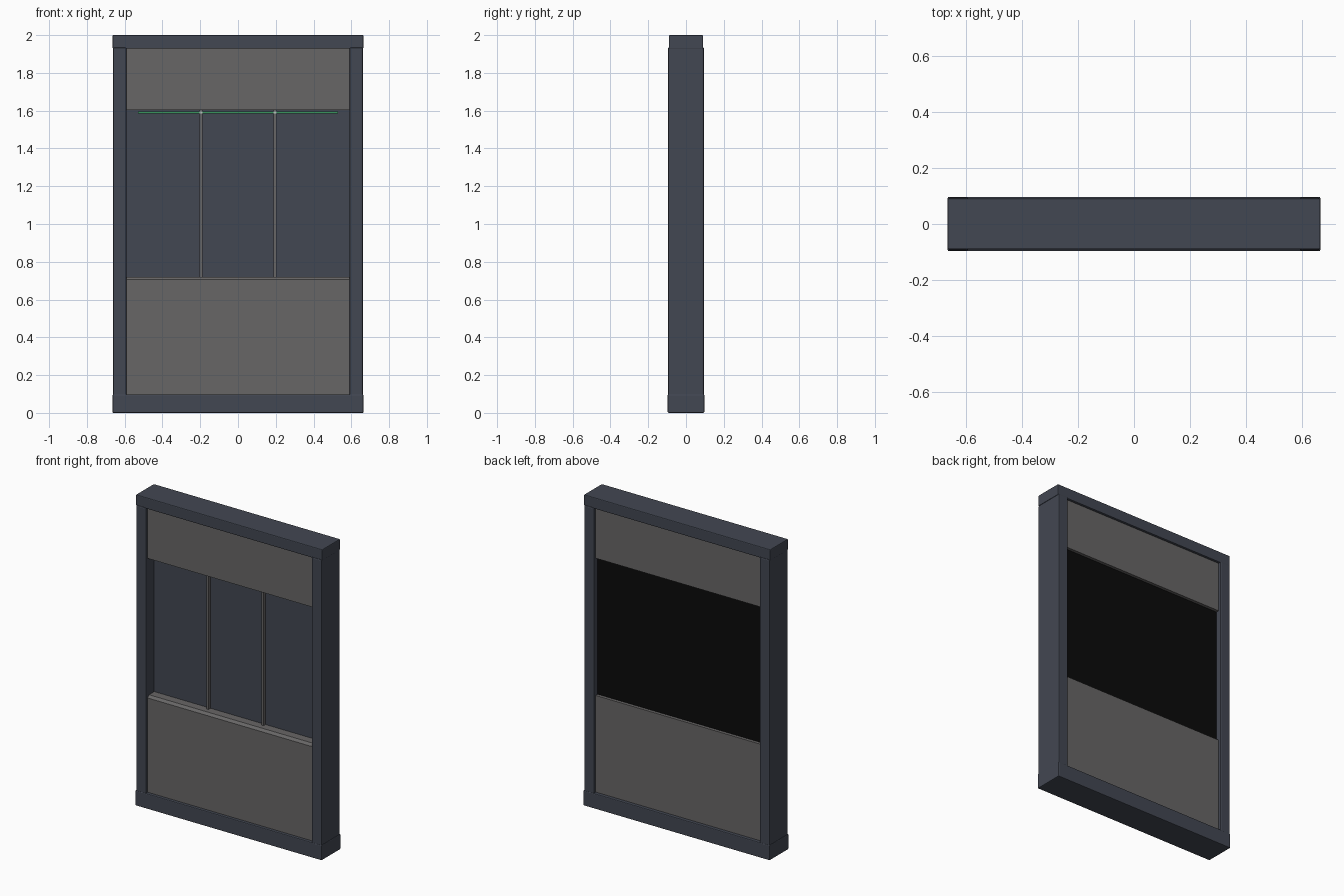
import bpy
import bmesh

if "Cube" in bpy.data.objects:
    bpy.data.objects.remove(bpy.data.objects["Cube"])


def material(name, rgb):
    m = bpy.data.materials.new(name)
    m.diffuse_color = (*rgb, 1)
    m.use_nodes = True
    m.node_tree.nodes["Principled BSDF"].inputs["Base Color"].default_value = m.diffuse_color
    return m


FRAME = material("blue_grey_metal", (0.055, 0.063, 0.085))
PANEL = material("warm_grey_panel", (0.137, 0.133, 0.133))
BLACK = material("black_backing", (0.003, 0.003, 0.003))
GREEN = material("green_strip", (0.04, 0.30, 0.11))
PALE = material("pale_stud", (0.45, 0.55, 0.50))


def box(name, x, y, z, mat, bevel=0.0):
    """Box from (min, max) ranges, with optional rounded edges."""
    bm = bmesh.new()
    bmesh.ops.create_cube(bm, size=1)
    for v in bm.verts:
        v.co = [r[0] + (c + 0.5) * (r[1] - r[0]) for c, r in zip(v.co, (x, y, z))]
    if bevel:
        bmesh.ops.bevel(bm, geom=bm.edges[:], offset=bevel, segments=2,
                        profile=0.5, affect='EDGES')
    return finish(name, bm, mat)


def extrude_x(name, profile, half, mat):
    """Extrude a (y, z) profile along x."""
    bm = bmesh.new()
    face = bm.faces.new([bm.verts.new((-half, y, z)) for y, z in profile])
    res = bmesh.ops.extrude_face_region(bm, geom=[face])
    verts = [g for g in res["geom"] if isinstance(g, bmesh.types.BMVert)]
    bmesh.ops.translate(bm, verts=verts, vec=(2 * half, 0, 0))
    bmesh.ops.recalc_face_normals(bm, faces=bm.faces[:])
    return finish(name, bm, mat)


def finish(name, bm, mat):
    me = bpy.data.meshes.new(name)
    bm.to_mesh(me)
    bm.free()
    me.materials.append(mat)
    ob = bpy.data.objects.new(name, me)
    bpy.context.collection.objects.link(ob)
    return ob


# Outer frame: base, top beam and two posts
box("base_beam", (-0.664, 0.664), (-0.097, 0.097), (0, 0.098), FRAME, 0.005)
box("top_beam", (-0.664, 0.664), (-0.091, 0.091), (1.928, 2.0), FRAME, 0.005)
for side, s in (("left", -1), ("right", 1)):
    xs = sorted((s * 0.59, s * 0.661))
    box(side + "_post", xs, (-0.095, 0.095), (0.09, 1.935), FRAME, 0.007)

# Wall panels below and above the window; the lower one has a chamfered front sill
F, B = -0.078, 0.076
extrude_x("lower_panel", [(F, 0.09), (B, 0.09), (B, 0.72), (F + 0.015, 0.72),
                          (F, 0.705)], 0.595, PANEL)
box("upper_panel", (-0.595, 0.595), (F, B), (1.604, 1.935), PANEL)

# Window: tinted front pane and black rear pane
box("front_pane", (-0.595, 0.595), (-0.01, 0.02), (0.71, 1.61), FRAME)
box("rear_pane", (-0.595, 0.595), (0.02, 0.056), (0.71, 1.61), BLACK)

# Window bars, green strip under the header and small studs where they cross
box("green_strip", (-0.53, 0.53), (-0.032, -0.012), (1.586, 1.595), GREEN)
for side, s in (("left", -1), ("right", 1)):
    cx = s * 0.196
    box(side + "_window_bar", (cx - 0.007, cx + 0.007), (-0.031, -0.009),
        (0.715, 1.606), PANEL)
    box(side + "_stud", (cx - 0.008, cx + 0.008), (-0.035, -0.031),
        (1.586, 1.596), PALE)
